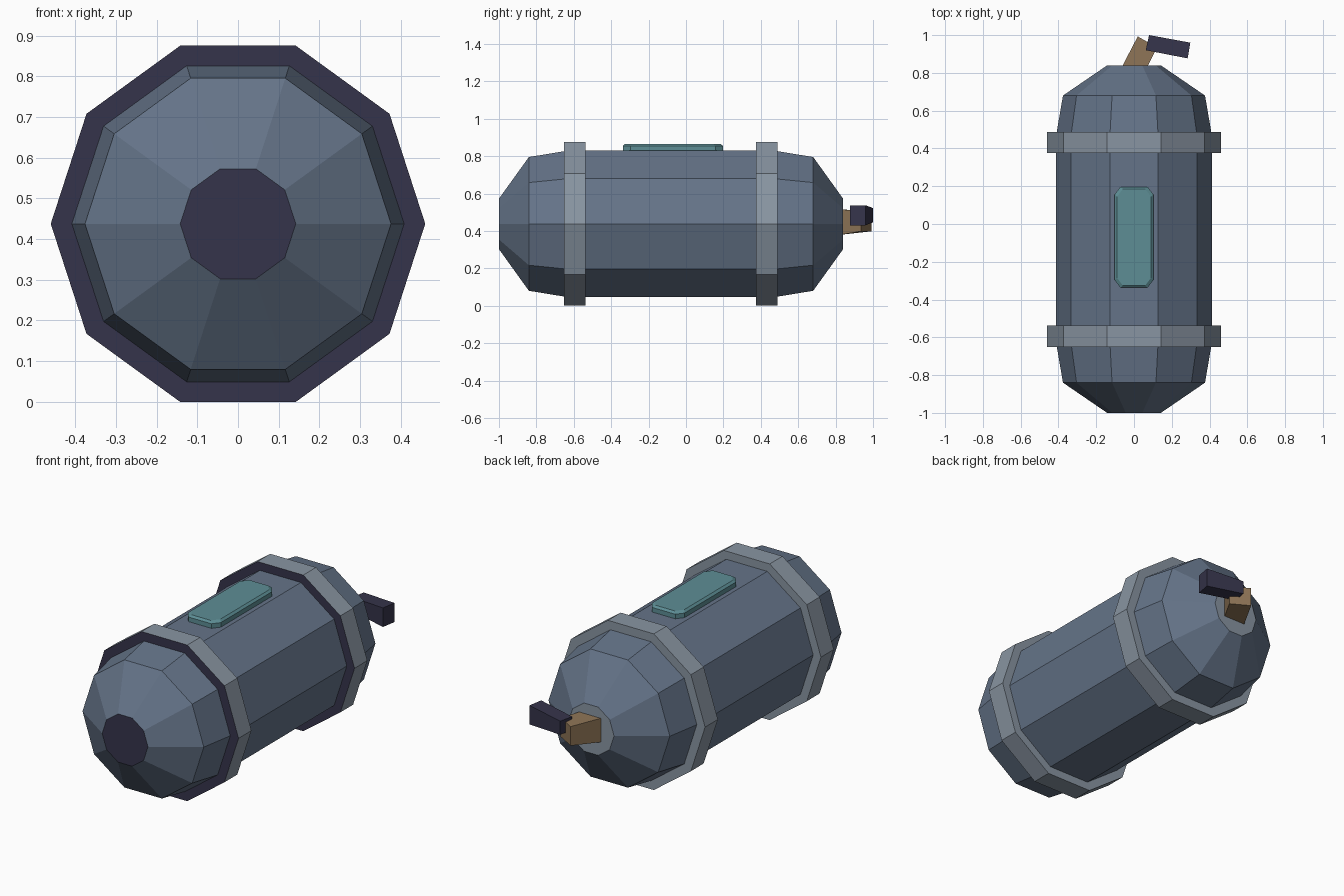
import bpy, bmesh
from math import cos, sin, pi
from mathutils import Vector

if "Cube" in bpy.data.objects:
    bpy.data.objects.remove(bpy.data.objects["Cube"])

CZ = 0.4375   # height of the long axis
SIDES = 10


def material(name, rgb):
    m = bpy.data.materials.new(name)
    m.diffuse_color = (*rgb, 1)
    m.use_nodes = True
    m.node_tree.nodes["Principled BSDF"].inputs["Base Color"].default_value = m.diffuse_color
    return m


steel = material("blue_steel", (0.13, 0.175, 0.25))
light = material("light_metal", (0.25, 0.30, 0.36))
dark = material("dark_metal", (0.036, 0.034, 0.07))
teal = material("teal_panel", (0.11, 0.27, 0.30))
tan = material("tan_metal", (0.26, 0.17, 0.09))


def loft(name, loops, mats, cap=True):
    """Skin a list of point loops; cap the ends or join last loop to first."""
    bm = bmesh.new()
    rows = [[bm.verts.new(p) for p in loop] for loop in loops]
    n = len(rows[0])
    pairs = list(zip(rows, rows[1:])) + ([] if cap else [(rows[-1], rows[0])])
    for a, b in pairs:
        for i in range(n):
            j = (i + 1) % n
            bm.faces.new((a[i], a[j], b[j], b[i]))
    if cap:
        bm.faces.new(rows[0])
        bm.faces.new(rows[-1])
    bmesh.ops.recalc_face_normals(bm, faces=bm.faces)
    me = bpy.data.meshes.new(name)
    bm.to_mesh(me)
    bm.free()
    for m in mats:
        me.materials.append(m)
    ob = bpy.data.objects.new(name, me)
    bpy.context.collection.objects.link(ob)
    return ob


def circle(y, r):
    return [(r * cos(2 * pi * i / SIDES), y, CZ + r * sin(2 * pi * i / SIDES))
            for i in range(SIDES)]


def paint_ends(ob, sign, index, ymin=-9):
    for p in ob.data.polygons:
        if p.normal.y * sign > 0.99:
            p.material_index = index


# Tank body with domed ends, dark front disc and light rear disc
body = loft("tank_body", [circle(y, r) for y, r in (
    (-1, 0.142), (-0.84, 0.376), (-0.63, 0.412), (0.47, 0.412),
    (0.68, 0.376), (0.84, 0.142))], [steel, dark, light])
paint_ends(body, -1, 1)
paint_ends(body, 1, 2)

# Two clamp bands with dark front faces
for name, y0, y1 in (("front_band", -0.652, -0.538), ("rear_band", 0.375, 0.488)):
    band = loft(name, [circle(y0, 0.40), circle(y0, 0.46),
                       circle(y1, 0.46), circle(y1, 0.40)], [light, dark], cap=False)
    paint_ends(band, -1, 1)


# Teal panel on top: chamfered rectangle with a small top bevel
def octagon(z, inset):
    x, y, cx, cy = 0.102 - inset, 0.267 - inset, 0.03, 0.04
    return [(sx * a, -0.07 + sy * b, z) for sx, sy, a, b in (
        (1, -1, x - cx, y), (1, -1, x, y - cy), (1, 1, x, y - cy), (1, 1, x - cx, y),
        (-1, 1, x - cx, y), (-1, 1, x, y - cy), (-1, -1, x, y - cy), (-1, -1, x - cx, y))]


loft("top_panel", [octagon(0.82, 0), octagon(0.855, 0), octagon(0.866, 0.012)], [teal])


# Valve at the rear: tapered stem and sideways lever
def upright(p, q, z0, z1):
    return [(*p, z0), (*q, z0), (*q, z1), (*p, z1)]


loft("valve_stem", [upright((-0.065, 0.83), (0.07, 0.83), 0.38, 0.515),
                    upright((0.02, 0.993), (0.122, 0.935), 0.398, 0.505)], [tan])
loft("valve_lever", [upright((0.062, 0.92), (0.08, 1.0), 0.446, 0.522),
                     upright((0.284, 0.877), (0.298, 0.96), 0.43, 0.537)], [dark])
